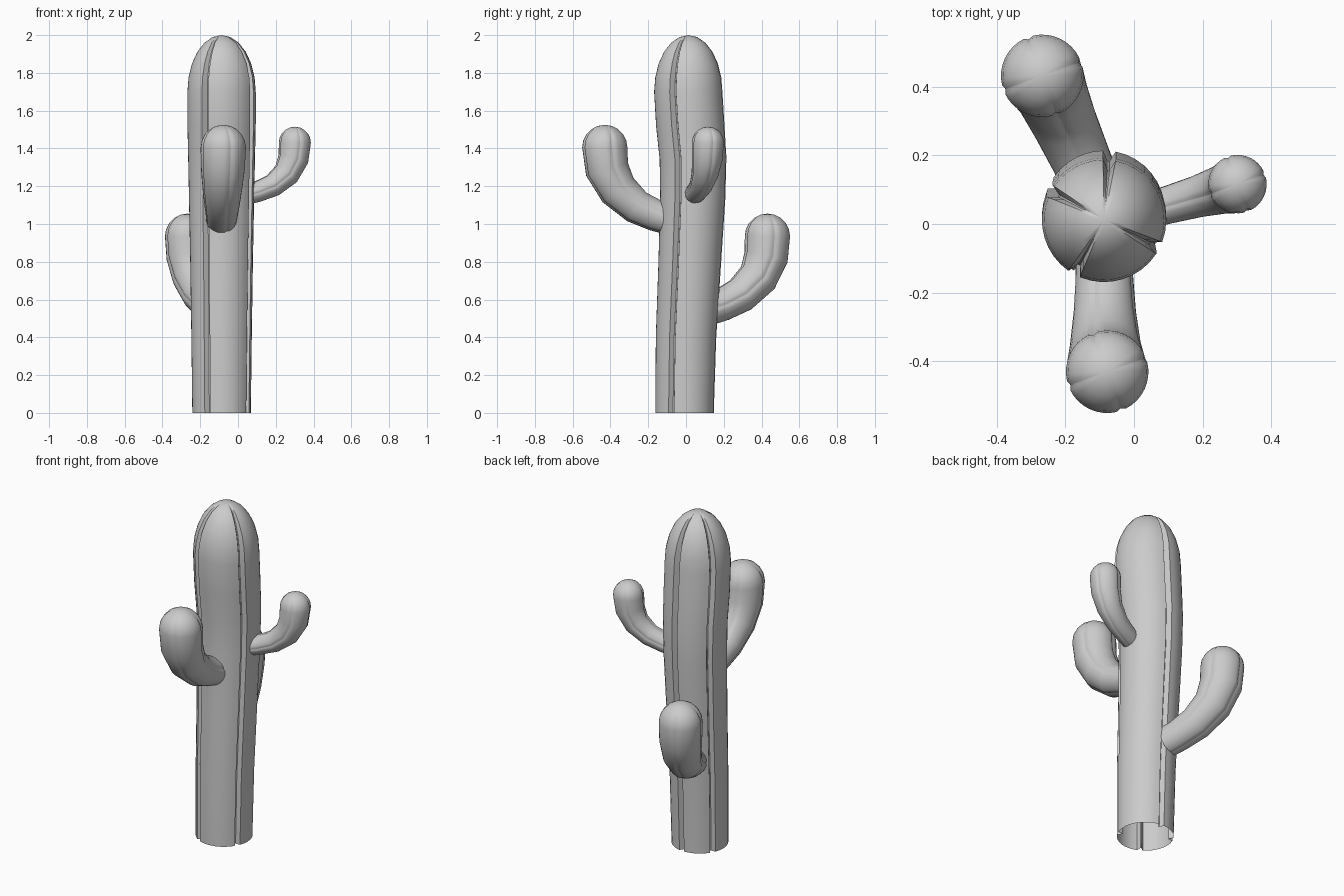
import bpy, bmesh, math
from mathutils import Vector

if "Cube" in bpy.data.objects:
    bpy.data.objects.remove(bpy.data.objects["Cube"])

UP = Vector((0, 0, 1))


def section(grooves, depth, half_width):
    """Round outline with narrow V grooves: list of (angle, radius factor)."""
    pts = []
    for i, g in enumerate(grooves):
        nxt = grooves[(i + 1) % len(grooves)]
        span = (nxt - g) % 360
        pts += [(g - 1.2, 1 - depth), (g + 1.2, 1 - depth)]
        n = max(3, round(span / 11))
        a0, a1 = g + half_width, g + span - half_width
        pts += [(a0 + (a1 - a0) * k / n, 1.0) for k in range(n + 1)]
    return [(math.radians(a), f) for a, f in pts]


def stem(name, spine, outline, dome, dome_steps=5):
    """Sweep the outline along (x, y, z, radius) points and close with a dome."""
    bm = bmesh.new()
    pos = [Vector(p[:3]) for p in spine]
    rings = []
    for i, p in enumerate(spine):
        if i == len(spine) - 1:
            t = UP
        elif i == 0:
            t = UP if name == "trunk" else pos[1] - pos[0]
        else:
            t = pos[i + 1] - pos[i - 1]
        rings.append((pos[i], p[3], t))
    for k in range(1, dome_steps):
        a = math.pi / 2 * k / dome_steps
        rings.append((pos[-1] + UP * dome * math.sin(a), spine[-1][3] * math.cos(a), UP))

    previous = None
    for centre, radius, tangent in rings:
        q = UP.rotation_difference(tangent.normalized())
        ring = [bm.verts.new(centre + q @ Vector((math.cos(a) * f * radius, math.sin(a) * f * radius, 0)))
                for a, f in outline]
        if previous:
            for j in range(len(ring)):
                k = (j + 1) % len(ring)
                bm.faces.new((previous[j], previous[k], ring[k], ring[j]))
        previous = ring
    tip = bm.verts.new(pos[-1] + UP * dome)
    for j in range(len(previous)):
        bm.faces.new((previous[j], previous[(j + 1) % len(previous)], tip))

    mesh = bpy.data.meshes.new(name)
    bm.to_mesh(mesh)
    bm.free()
    obj = bpy.data.objects.new(name, mesh)
    bpy.context.collection.objects.link(obj)
    bpy.context.view_layer.objects.active = obj
    obj.select_set(True)
    bpy.ops.object.shade_smooth_by_angle(angle=math.radians(35))
    obj.select_set(False)
    return obj


# Trunk: slightly bowed column, open at the base
X = -0.087
stem("trunk",
     [(X, -0.008, 0, 0.155), (X, 0, 0.4, 0.160), (X, 0.02, 0.8, 0.166),
      (X, 0.036, 1.15, 0.173), (X, 0.037, 1.35, 0.177), (X, 0.022, 1.53, 0.181),
      (X, 0.012, 1.70, 0.181)],
     section([-27, 85, 152, 241], 0.17, 6), 0.30, 6)

# Arms: curved, swelling towards the rounded tips
arm_outline = section([20, 110, 200, 290], 0.05, 7)
stem("front_arm",
     [(X, -0.09, 1.025, 0.082), (-0.086, -0.16, 1.045, 0.084), (-0.085, -0.26, 1.09, 0.091),
      (-0.083, -0.36, 1.18, 0.104), (-0.08, -0.418, 1.29, 0.116), (-0.078, -0.43, 1.405, 0.12)],
     arm_outline, 0.12)
stem("right_arm",
     [(0.04, 0.04, 1.155, 0.053), (0.10, 0.056, 1.17, 0.055), (0.185, 0.08, 1.205, 0.061),
      (0.255, 0.1, 1.265, 0.071), (0.293, 0.112, 1.345, 0.081), (0.301, 0.116, 1.43, 0.085)],
     arm_outline, 0.085)
stem("back_arm",
     [(-0.128, 0.125, 0.55, 0.085), (-0.155, 0.19, 0.572, 0.087), (-0.2, 0.29, 0.625, 0.095),
      (-0.24, 0.38, 0.715, 0.106), (-0.262, 0.424, 0.825, 0.117), (-0.267, 0.431, 0.935, 0.12)],
     arm_outline, 0.12)
